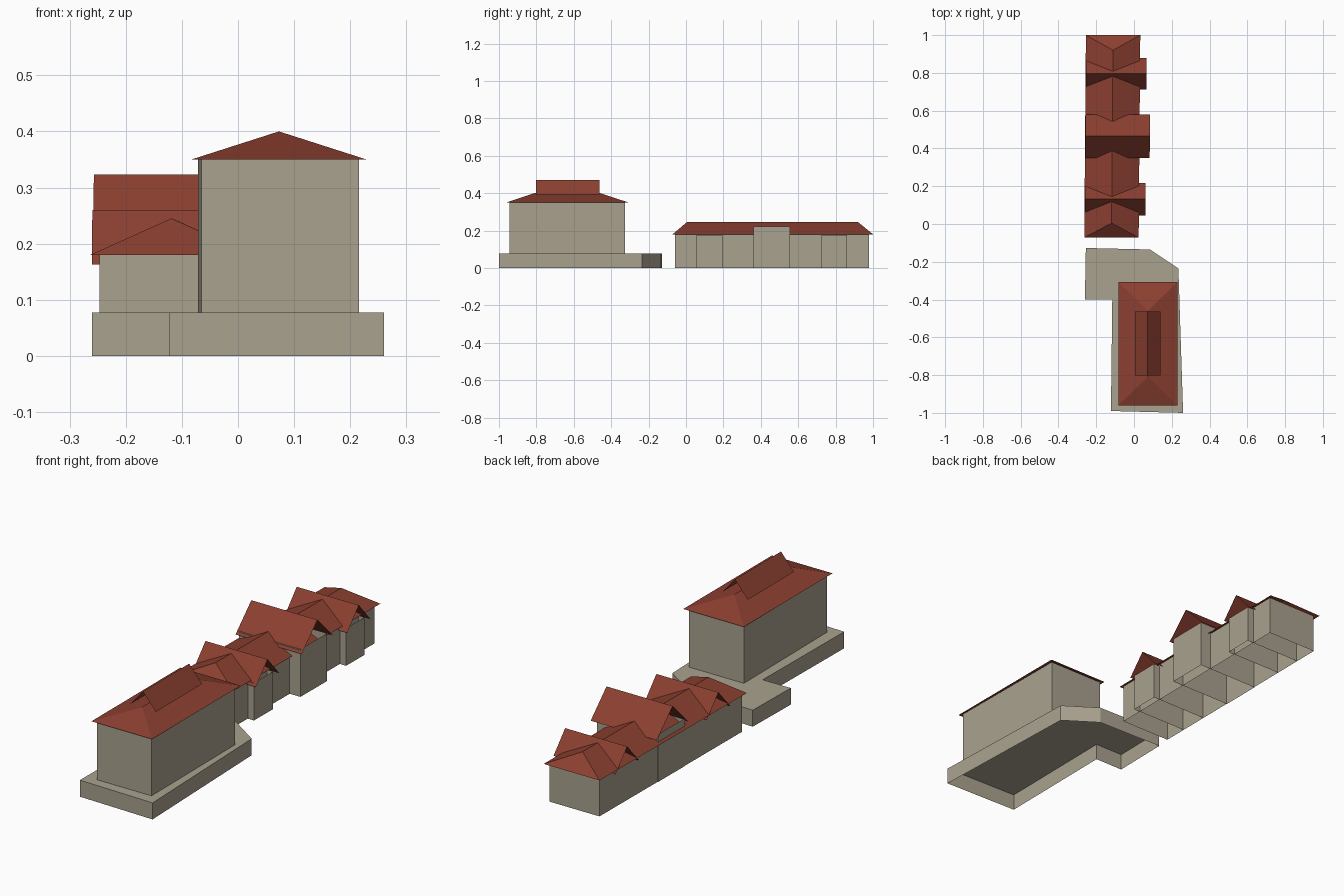
import bpy

cube = bpy.data.objects.get("Cube")
if cube:
    bpy.data.objects.remove(cube, do_unlink=True)


def material(name, rgb):
    mat = bpy.data.materials.new(name)
    mat.use_nodes = True
    mat.diffuse_color = (*rgb, 1)
    mat.node_tree.nodes["Principled BSDF"].inputs["Base Color"].default_value = (*rgb, 1)
    return mat


STONE = material("beige stone", (0.40, 0.36, 0.275))
TILE = material("red roof tile", (0.26, 0.05, 0.03))


def build(name, verts, faces, mat):
    mesh = bpy.data.meshes.new(name)
    mesh.from_pydata(verts, [], faces)
    mesh.materials.append(mat)
    obj = bpy.data.objects.new(name, mesh)
    bpy.context.collection.objects.link(obj)
    return obj


def walls(name, outline, z0, z1, cap=False):
    """Upright walls over a counter-clockwise outline, open below."""
    n = len(outline)
    verts = [(x, y, z) for z in (z0, z1) for x, y in outline]
    faces = [(i, (i + 1) % n, n + (i + 1) % n, n + i) for i in range(n)]
    if cap:
        faces.append(tuple(range(n, 2 * n)))
    return build(name, verts, faces, STONE)


def rect(x0, x1, y0, y1):
    return [(x0, y0), (x1, y0), (x1, y1), (x0, y1)]


def hip_roof(name, x0, x1, y0, y1, ridge0, ridge1, z0, z1):
    xm = (x0 + x1) / 2
    verts = [(x, y, z0) for x, y in rect(x0, x1, y0, y1)]
    verts += [(xm, ridge0, z1), (xm, ridge1, z1)]
    faces = [(0, 1, 4), (1, 2, 5, 4), (2, 3, 5), (3, 0, 4, 5)]
    return build(name, verts, faces, TILE)


def gable_roof(name, x0, x1, y0, y1, z0, z1, along_x):
    """Two bare sloping sheets meeting at a ridge."""
    xm, ym = (x0 + x1) / 2, (y0 + y1) / 2
    verts = [(x, y, z0) for x, y in rect(x0, x1, y0, y1)]
    if along_x:
        verts += [(x0, ym, z1), (x1, ym, z1)]
        faces = [(0, 1, 5, 4), (2, 3, 4, 5)]
    else:
        verts += [(xm, y0, z1), (xm, y1, z1)]
        faces = [(1, 2, 5, 4), (3, 0, 4, 5)]
    return build(name, verts, faces, TILE)


# Terrace under the main hall
walls("terrace", [(-0.26, -0.40), (-0.115, -0.40), (-0.122, -0.99), (0.26, -1.0),
                  (0.235, -0.235), (0.085, -0.135), (-0.255, -0.127)], 0, 0.077, cap=True)

# Main hall with hipped roof and raised ridge roof
walls("hall_walls", [(-0.065, -0.945), (0.216, -0.945), (0.212, -0.325), (-0.071, -0.325)],
      0.077, 0.352)
hip_roof("hall_roof", -0.083, 0.229, -0.96, -0.307, -0.81, -0.46, 0.35, 0.40)
gable_roof("hall_ridge_roof", 0.006, 0.139, -0.803, -0.463, 0.393, 0.47, along_x=False)

# Long row house
row = [
    walls("row_walls", rect(-0.243, 0.015, -0.06, 0.978), 0, 0.183),
    hip_roof("row_roof", -0.259, 0.029, -0.072, 1.0, 0.005, 0.92, 0.18, 0.245),
]

# Cross wings: name, wall x range, wall y range, wall top, roof x end, roof y range, eave, ridge
WINGS = [
    ("south_wing", -0.24, 0.047, 0.055, 0.195, 0.175, 0.063, 0.046, 0.217, 0.163, 0.26),
    ("middle_wing", -0.245, 0.07, 0.36, 0.555, 0.222, 0.084, 0.35, 0.58, 0.207, 0.323),
    ("north_wing", -0.24, 0.047, 0.725, 0.86, 0.175, 0.063, 0.711, 0.88, 0.163, 0.26),
]
for name, x0, x1, y0, y1, top, roof_x, ry0, ry1, eave, ridge in WINGS:
    row.append(walls(name + "_walls", rect(x0, x1, y0, y1), 0, top))
    row.append(gable_roof(name + "_roof", -0.257, roof_x, ry0, ry1, eave, ridge, along_x=True))

# The row stands very slightly askew
for obj in row:
    for v in obj.data.vertices:
        v.co.x += 0.008 * (v.co.y - 0.46)
